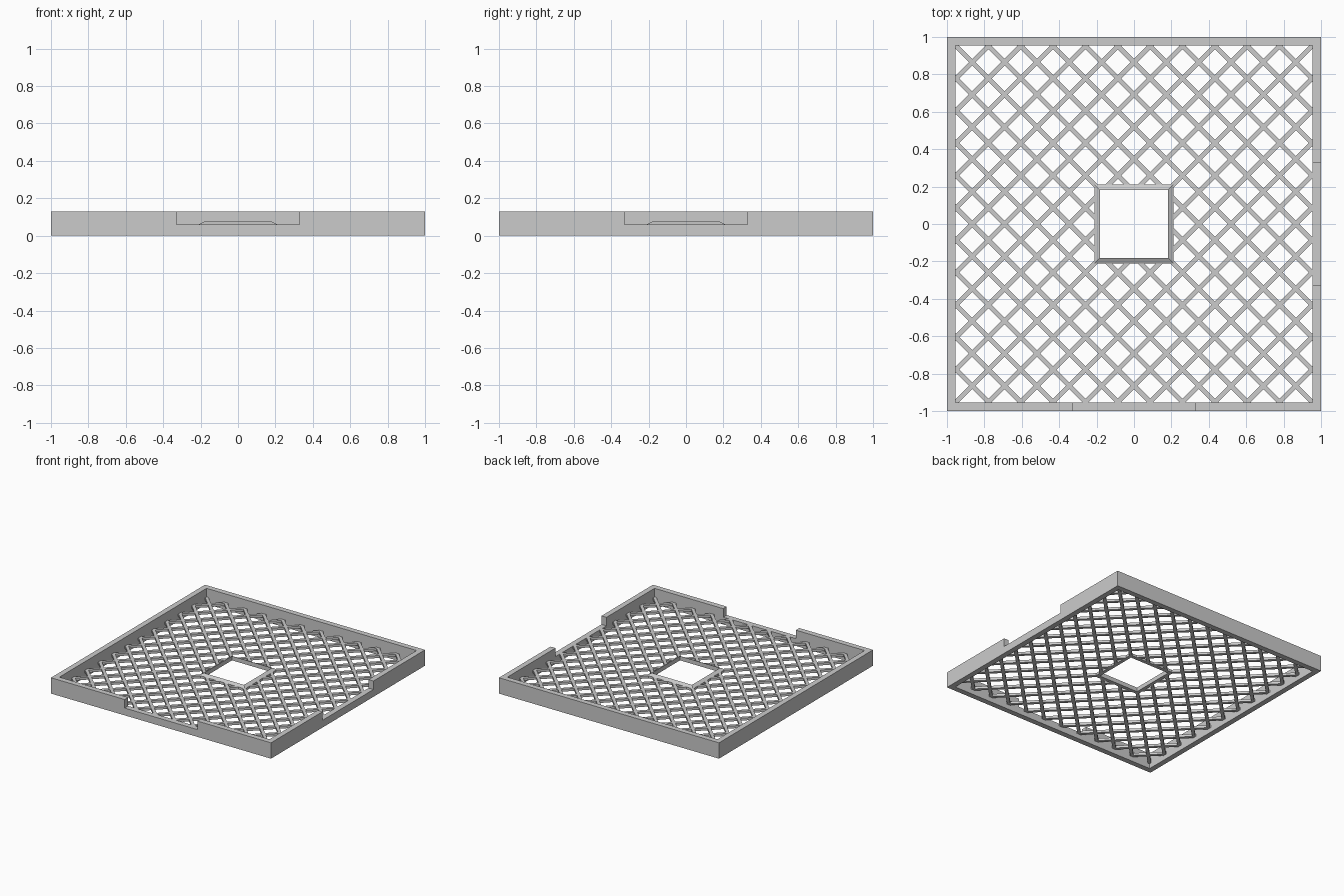
import bpy, bmesh
from mathutils import Vector

if "Cube" in bpy.data.objects:
    bpy.data.objects.remove(bpy.data.objects["Cube"])

OUT, INN, H = 1.0, 0.955, 0.13          # outer frame
NOTCH, NOTCH_Z = 0.33, 0.06             # wall notches
PITCH, BAR_W = 0.173, 0.025             # lattice
Z0, Z1 = 0.04, 0.06
HOLE_OUT, HOLE_IN, HOLE_TOP = 0.21, 0.182, 0.075


def finish(bm, name):
    bmesh.ops.recalc_face_normals(bm, faces=bm.faces)
    me = bpy.data.meshes.new(name)
    bm.to_mesh(me)
    bm.free()
    ob = bpy.data.objects.new(name, me)
    bpy.context.collection.objects.link(ob)
    return ob


def square_ring(name, profile):
    """Sweep a closed (half_size, z) profile round a square."""
    bm = bmesh.new()
    corners = [(-1, -1), (1, -1), (1, 1), (-1, 1)]
    loops = [[bm.verts.new((sx * r, sy * r, z)) for r, z in profile]
             for sx, sy in corners]
    n = len(profile)
    for i in range(4):
        a, b = loops[i], loops[(i + 1) % 4]
        for j in range(n):
            k = (j + 1) % n
            bm.faces.new((a[j], b[j], b[k], a[k]))
    return finish(bm, name)


def box(name, centre, size):
    bm = bmesh.new()
    bmesh.ops.create_cube(bm, size=1)
    for v in bm.verts:
        v.co = Vector(centre) + Vector(s * c for s, c in zip(size, v.co))
    return finish(bm, name)


# Outer frame with a notch in the front and right walls
frame = square_ring("outer_frame", [(OUT, 0), (OUT, H), (INN, H), (INN, 0)])
cut_h = 0.2
for name, c, s in (
        ("front_notch_cutter", (0, -0.98, NOTCH_Z + cut_h / 2), (2 * NOTCH, 0.2, cut_h)),
        ("right_notch_cutter", (0.98, 0, NOTCH_Z + cut_h / 2), (0.2, 2 * NOTCH, cut_h))):
    cutter = box(name, c, s)
    cutter.hide_render = True
    cutter.hide_set(True)
    cutter.display_type = 'WIRE'
    mod = frame.modifiers.new(name, 'BOOLEAN')
    mod.operation = 'DIFFERENCE'
    mod.solver = 'EXACT'
    mod.object = cutter

# Rim of the central opening, sloping up towards the hole
square_ring("centre_rim", [(HOLE_OUT, Z0), (HOLE_OUT, Z1),
                           (HOLE_IN, HOLE_TOP), (HOLE_IN, Z0)])


def add_bar(bm, p, q):
    side = Vector((-(q - p).y, (q - p).x)).normalized() * BAR_W / 2
    outline = (p + side, q + side, q - side, p - side)
    low = [bm.verts.new((*v, Z0)) for v in outline]
    top = [bm.verts.new((*v, Z1)) for v in outline]
    bm.faces.new(low)
    bm.faces.new(top)
    for i in range(4):
        j = (i + 1) % 4
        bm.faces.new((low[i], low[j], top[j], top[i]))


# Diagonal lattice, bars interrupted by the central opening
def span(c, r):
    """x range of the line x + y = c inside the square of half size r."""
    return max(-r, c - r), min(r, c + r)


bm = bmesh.new()
for mirror in (1, -1):
    for i in range(-10, 11):
        c = i * PITCH
        x0, x1 = span(c, INN + 0.012)
        h0, h1 = span(c, (HOLE_OUT + HOLE_IN) / 2)
        pieces = [(x0, h0), (h1, x1)] if h0 < h1 else [(x0, x1)]
        for a, b in pieces:
            add_bar(bm, Vector((mirror * a, c - a)), Vector((mirror * b, c - b)))
finish(bm, "lattice")
